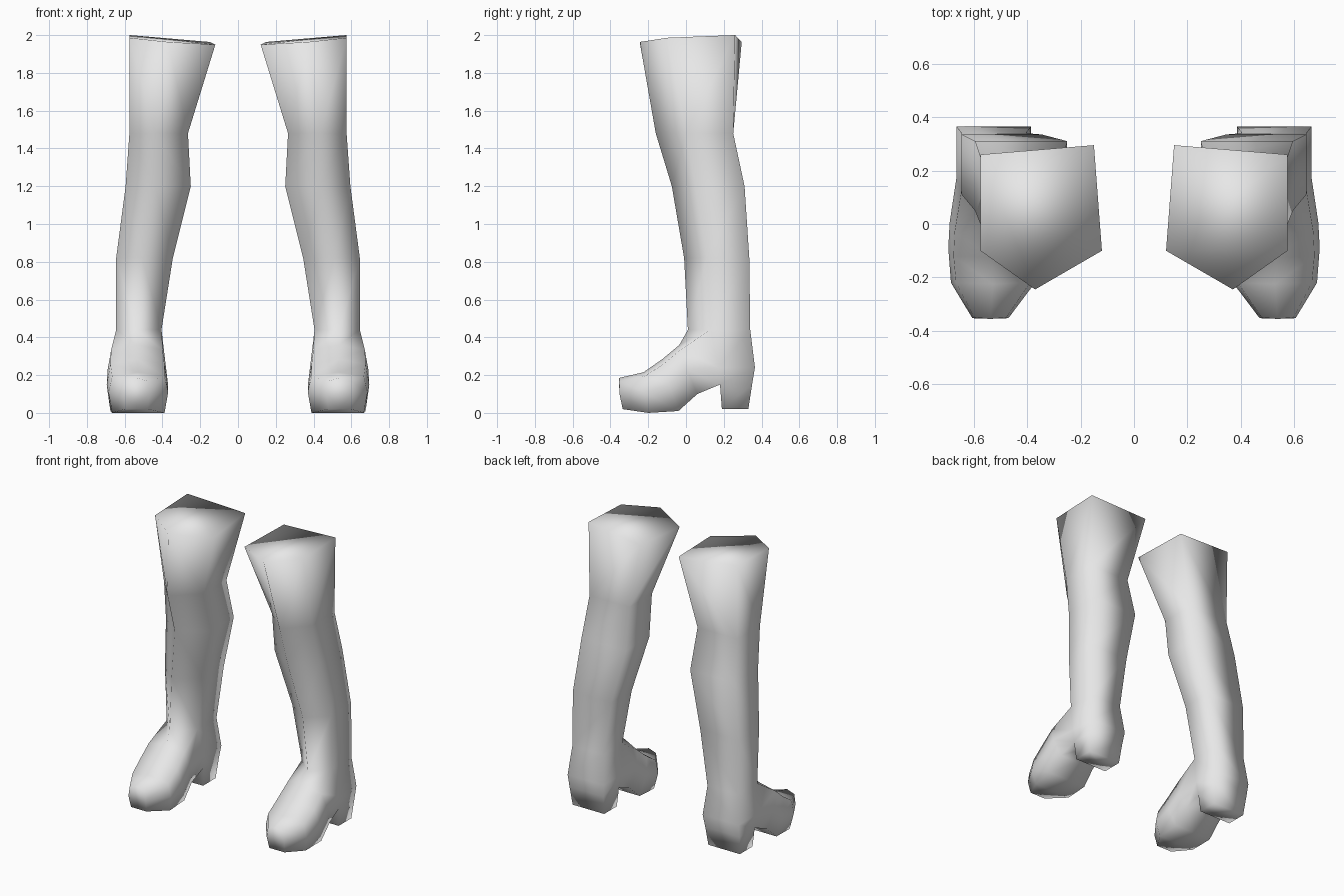
import bpy
import bmesh

cube = bpy.data.objects.get("Cube")
if cube:
    bpy.data.objects.remove(cube, do_unlink=True)

# One plain grey for the whole pair
grey = bpy.data.materials.new("light_grey")
grey.use_nodes = True
colour = (0.8, 0.8, 0.8, 1.0)
grey.diffuse_color = colour
for node in grey.node_tree.nodes:
    if node.type == "BSDF_PRINCIPLED":
        node.inputs["Base Color"].default_value = colour

# Shaft, ankle and heel: z, inner x, outer x, back y, side y, front y
SHAFT = [
    (1.95, 0.12, 0.575, 0.26, -0.10, -0.245),
    (1.48, 0.265, 0.575, 0.25, 0.0, -0.16),
    (1.2, 0.25, 0.595, 0.31, 0.05, -0.075),
    (0.82, 0.345, 0.645, 0.335, 0.11, -0.01),
    (0.44, 0.405, 0.645, 0.34, 0.13, 0.01),
    (0.24, 0.385, 0.665, 0.365, 0.17, 0.17),
    (0.15, 0.395, 0.66, 0.35, 0.18, 0.18),
    (0.02, 0.405, 0.65, 0.33, 0.19, 0.19),
]
ANKLE, SOLE = 4, 6

# Foot, instep to toe: inner x, outer x, top y, top z, bottom y, bottom z
FOOT = [
    (0.38, 0.69, -0.03, 0.36, 0.06, 0.10),
    (0.37, 0.695, -0.12, 0.285, -0.04, 0.01),
    (0.37, 0.685, -0.22, 0.215, -0.2, 0.0),
    (0.47, 0.605, -0.35, 0.185, -0.335, 0.02),
]


def shaft_ring(z, inner, outer, back, side, front):
    """Five-sided section: two back corners, two sides and the shin ridge."""
    ridge = inner + 0.55 * (outer - inner)
    return [(inner, back, z), (outer, back, z), (outer, side, z),
            (ridge, front, z), (inner, side, z)]


def foot_ring(inner, outer, top_y, top_z, low_y, low_z):
    """Eight-sided section with a raised centre line and full sides."""
    mid = (inner + outer) / 2
    inset = 0.06 * (outer - inner)
    mid_y, mid_z = (top_y + low_y) / 2, (top_z + low_z) / 2
    shoulder = top_z - 0.1 * (top_z - low_z)
    return [(outer - inset, top_y, shoulder), (mid, top_y - 0.005, top_z),
            (inner + inset, top_y, shoulder), (inner, mid_y - 0.01, mid_z),
            (inner + inset, low_y, low_z), (mid, low_y, low_z),
            (outer - inset, low_y, low_z), (outer, mid_y - 0.01, mid_z)]


def bridge(bm, a, b, skip=()):
    for i in range(len(a)):
        j = (i + 1) % len(a)
        if i not in skip:
            bm.faces.new((a[i], a[j], b[j], b[i]))


def make_boot(name, side):
    bm = bmesh.new()

    def add(points):
        return [bm.verts.new((side * x, y, z)) for x, y, z in points]

    # Shaft and heel, leaving an opening where the foot grows out
    rings = [add(shaft_ring(*row)) for row in SHAFT]
    for v in rings[0]:
        v.co.z = 1.949 + 0.08 * (abs(v.co.x) - 0.12) + 0.04 * (v.co.y + 0.11)
    rings[0][0].co.x += side * 0.03
    rings[0][0].co.y += 0.035
    for k in range(len(rings) - 1):
        bridge(bm, rings[k], rings[k + 1],
               (2, 3) if ANKLE <= k < SOLE else ())
    bm.faces.new(rings[0])
    bm.faces.new(rings[-1])

    # Foot lofted forward from the ankle opening
    top, mid, low = rings[ANKLE:SOLE + 1]
    loop = [top[2], top[3], top[4], mid[4], low[4], low[3], low[2], mid[2]]
    for row in FOOT:
        nxt = add(foot_ring(*row))
        bridge(bm, loop, nxt)
        loop = nxt
    bm.faces.new(loop)

    # Drop the spare ridge point hidden inside the ankle
    bmesh.ops.delete(bm, geom=[v for v in bm.verts if not v.link_faces],
                     context="VERTS")
    bmesh.ops.recalc_face_normals(bm, faces=bm.faces)
    mesh = bpy.data.meshes.new(name)
    bm.to_mesh(mesh)
    bm.free()
    mesh.materials.append(grey)
    mesh.shade_smooth()
    boot = bpy.data.objects.new(name, mesh)
    bpy.context.collection.objects.link(boot)


make_boot("left_boot", 1)
make_boot("right_boot", -1)
